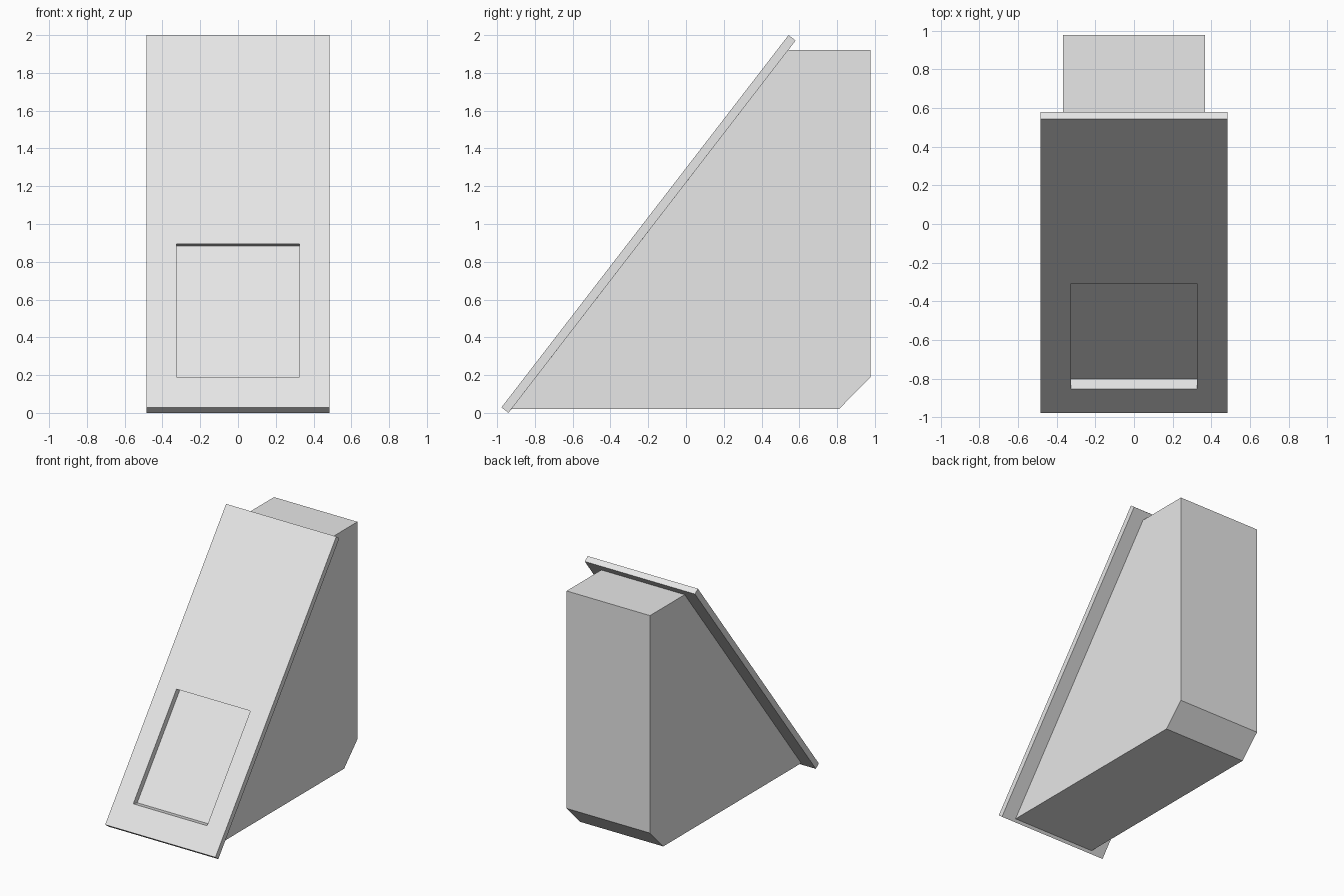
import bpy
import bmesh
from mathutils import Vector

cube = bpy.data.objects.get("Cube")
if cube:
    bpy.data.objects.remove(cube, do_unlink=True)

grey = bpy.data.materials.new("light grey")
grey.use_nodes = True
colour = (0.8, 0.8, 0.8, 1)
grey.diffuse_color = colour
grey.node_tree.nodes["Principled BSDF"].inputs["Base Color"].default_value = colour


def finish(name, bm):
    bmesh.ops.recalc_face_normals(bm, faces=bm.faces)
    mesh = bpy.data.meshes.new(name)
    bm.to_mesh(mesh)
    bm.free()
    mesh.materials.append(grey)
    obj = bpy.data.objects.new(name, mesh)
    bpy.context.collection.objects.link(obj)


# Sloping front line, given as corner points in the side profile
low, high = Vector((0, -0.977, 0.029)), Vector((0, 0.543, 2.0))
slope = (high - low).normalized()
thickness = Vector((0, slope.z, -slope.y)) * 0.047


def on_front(z):
    return low + slope * ((z - low.z) / slope.z)


def back_y(z):
    return (on_front(z) + thickness + slope * (-thickness.z / slope.z)).y


# Wedge body: side profile extruded across the width
bm = bmesh.new()
profile = [(back_y(0.02), 0.02), (0.81, 0.02), (0.977, 0.19),
           (0.977, 1.92), (back_y(1.92), 1.92)]
side = bm.faces.new([bm.verts.new((-0.367, y, z)) for y, z in profile])
extruded = bmesh.ops.extrude_face_region(bm, geom=[side])["geom"]
bmesh.ops.translate(bm, vec=(0.734, 0, 0),
                    verts=[v for v in extruded if isinstance(v, bmesh.types.BMVert)])
finish("wedge_body", bm)

# Front panel: sloping slab with a slightly skewed rectangular opening
bm = bmesh.new()


def loop(half_width, bottom, top, offset):
    side_step = Vector((half_width, 0, 0))
    points = (bottom - side_step, bottom + side_step, top + side_step, top - side_step)
    return [bm.verts.new(p + offset) for p in points]


skew = Vector((0, 0.051, -0.011))
hole_low, hole_high = on_front(0.19), on_front(0.895)
rim_front = loop(0.485, low, high, Vector())
rim_back = loop(0.485, low, high, thickness)
hole_front = loop(0.325, hole_low, hole_high, Vector())
hole_back = loop(0.325, hole_low, hole_high, skew)
for a, b in ((rim_front, hole_front), (hole_front, hole_back),
             (hole_back, rim_back), (rim_back, rim_front)):
    for i in range(4):
        j = (i + 1) % 4
        bm.faces.new((a[i], a[j], b[j], b[i]))
finish("front_panel", bm)
